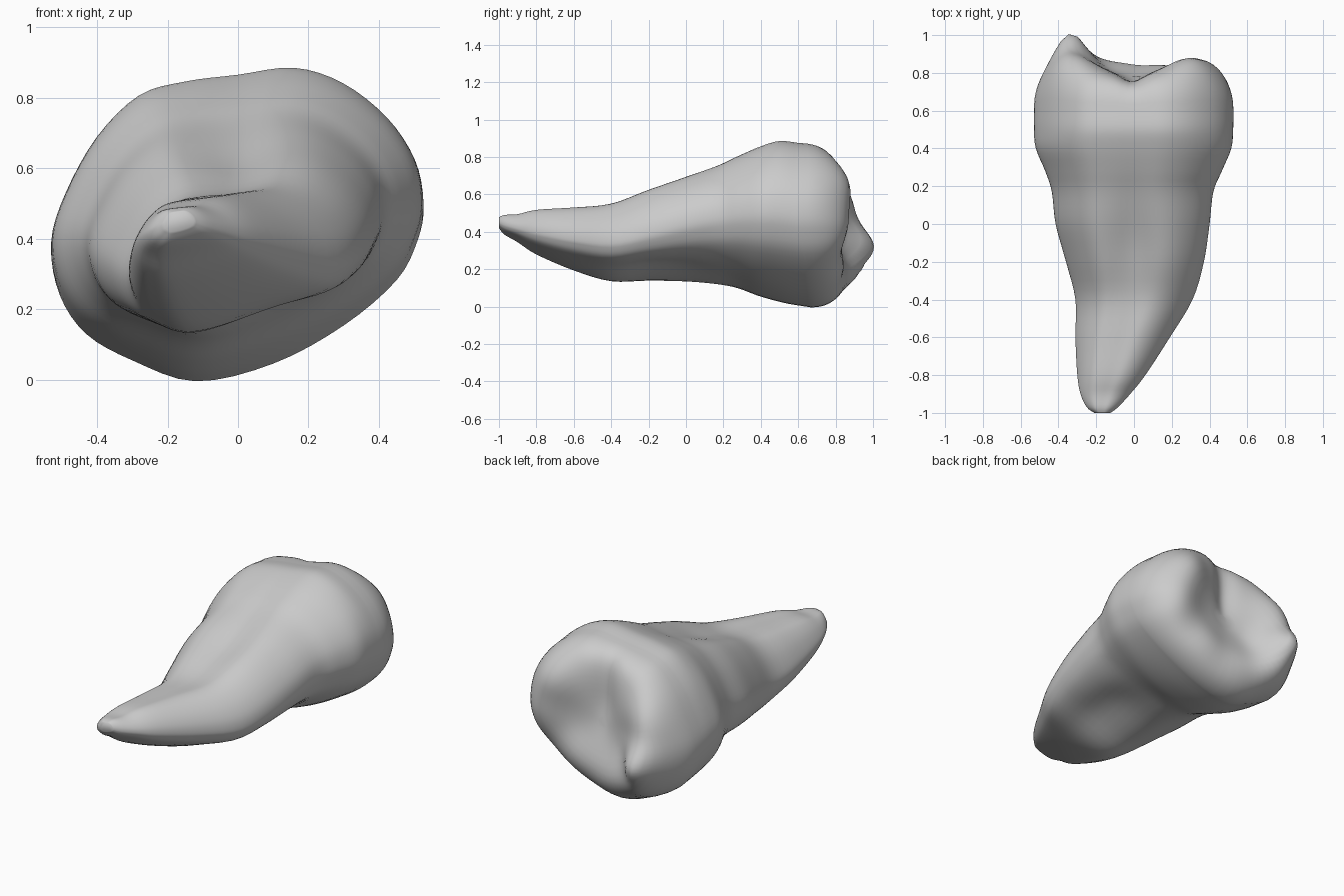
import bpy, bmesh, math

if "Cube" in bpy.data.objects:
    bpy.data.objects.remove(bpy.data.objects["Cube"])

# crown outline seen from the front (x, z), counter-clockwise from the right side
OUTLINE = [(.527, .5), (.503, .62), (.425, .74), (.3, .84), (.16, .885), (0, .865), (-.15, .845),
           (-.28, .805), (-.4, .685), (-.49, .52), (-.53, .38), (-.505, .24), (-.43, .13), (-.3, .055),
           (-.12, -.005), (.1, .045), (.3, .155), (.45, .285), (.51, .4)]
# extents along the tooth: y, x min, x max, z min, z max
STATIONS = [(-1, -.21, -.125, .42, .478), (-.97, -.25, -.085, .385, .49), (-.9, -.283, -.02, .345, .494),
            (-.8, -.3, .06, .28, .517), (-.6, -.31, .19, .195, .532), (-.4, -.31, .31, .137, .56),
            (-.2, -.36, .37, .14, .64), (0, -.415, .40, .135, .708), (.17, -.435, .42, .12, .76),
            (.28, -.47, .465, .10, .807), (.4, -.52, .515, .055, .857), (.5, -.53, .525, .02, .885),
            (.6, -.53, .527, 0, .875)]
N, SUB = 76, 4


def catmull(p, q, r, s, t):
    return tuple(.5 * (2 * b + (c - a) * t + (2 * a - 5 * b + 4 * c - d) * t * t
                       + (3 * b - a - 3 * c + d) * t ** 3) for a, b, c, d in zip(p, q, r, s))


def bump(d, w):
    return math.exp(-(d / w) ** 2)


def ramp(v, a, b):
    t = min(1, max(0, (v - a) / (b - a)))
    return t * t * (3 - 2 * t)


def biting_height(x, z):
    h = .785
    for cx, cz, w, a in ((-.34, .33, .12, .165), (-.36, .55, .19, .12), (.3, .66, .17, .09),
                         (.38, .42, .17, .075), (-.3, .17, .14, .11), (-.08, .15, .15, .06),
                         (.15, .22, .14, .05)):
        h += a * bump(math.hypot(x - cx, z - cz), w)
    return h - .035 * bump(x + .01, .07) * ramp(z, .3, .6)      # cross groove


# unit outline, resampled smoothly
unit = []
m = len(OUTLINE)
for i in range(N):
    k, t = divmod(i * m / N, 1)
    k = int(k)
    x, z = catmull(*[OUTLINE[(k + j) % m] for j in (-1, 0, 1, 2)], t)
    unit.append(((x + .53) / 1.057, z / .885))

bm = bmesh.new()
rings = []


def add_ring(points):
    ring = [bm.verts.new(p) for p in points]
    if rings:
        old = rings[-1]
        for i in range(N):
            j = (i + 1) % N
            bm.faces.new((old[i], old[j], ring[j], ring[i]))
    rings.append(ring)


# root and crown wall, with a shallow groove along both broad sides of the root
last = len(STATIONS) - 1
for i in range(last * SUB + 1):
    k = min(i // SUB, last - 1)
    t = i / SUB - k
    y, x0, x1, z0, z1 = catmull(*[STATIONS[min(max(k + j, 0), last)] for j in (-1, 0, 1, 2)], t)
    root = 1 - ramp(y, -.3, .2)
    pts = []
    for u, v in unit:
        w = v - .13 * abs(u - .5) * 4 * v * (1 - v) * root
        x, z = x0 + u * (x1 - x0), z0 + w * (z1 - z0)
        x -= .12 * (x1 - x0) * (1 - v) ** 2 * 4 * u * (1 - u) * root
        if v > .5:
            z -= .045 * bump(x, .13) * bump(y + .12, .28)
        else:
            z += .045 * bump(x - .1, .14) * bump(y + .08, .33)
        # the low side bulges nearer the biting end
        pts.append((x, y + .07 * ramp(y, .35, .6) * ramp(-v, -.6, 0), z))
    add_ring(pts)
bm.faces.new(rings[0])

# biting surface: shrinking rings lifted onto the cusps
CX, CZ = 0, .44
base = [v.co.copy() for v in rings[-1]]
for s in (.993, .98, .965, .945, .92, .89, .85, .8, .74, .67, .59, .5, .41, .32, .23, .15, .07):
    pts = []
    for b in base:
        x, z = CX + (b.x - CX) * s, CZ + (b.z - CZ) * s
        lift = math.sqrt(1 - s ** (8 + 3 * ramp(-b.z, -.5, -.1)))
        pts.append((x, b.y + (biting_height(x, z) - b.y) * lift, z))
    add_ring(pts)
bm.faces.new(rings[-1])

bmesh.ops.recalc_face_normals(bm, faces=bm.faces)
mesh = bpy.data.meshes.new("tooth")
bm.to_mesh(mesh)
bm.free()
tooth = bpy.data.objects.new("tooth", mesh)
bpy.context.collection.objects.link(tooth)
for p in mesh.polygons:
    p.use_smooth = True
